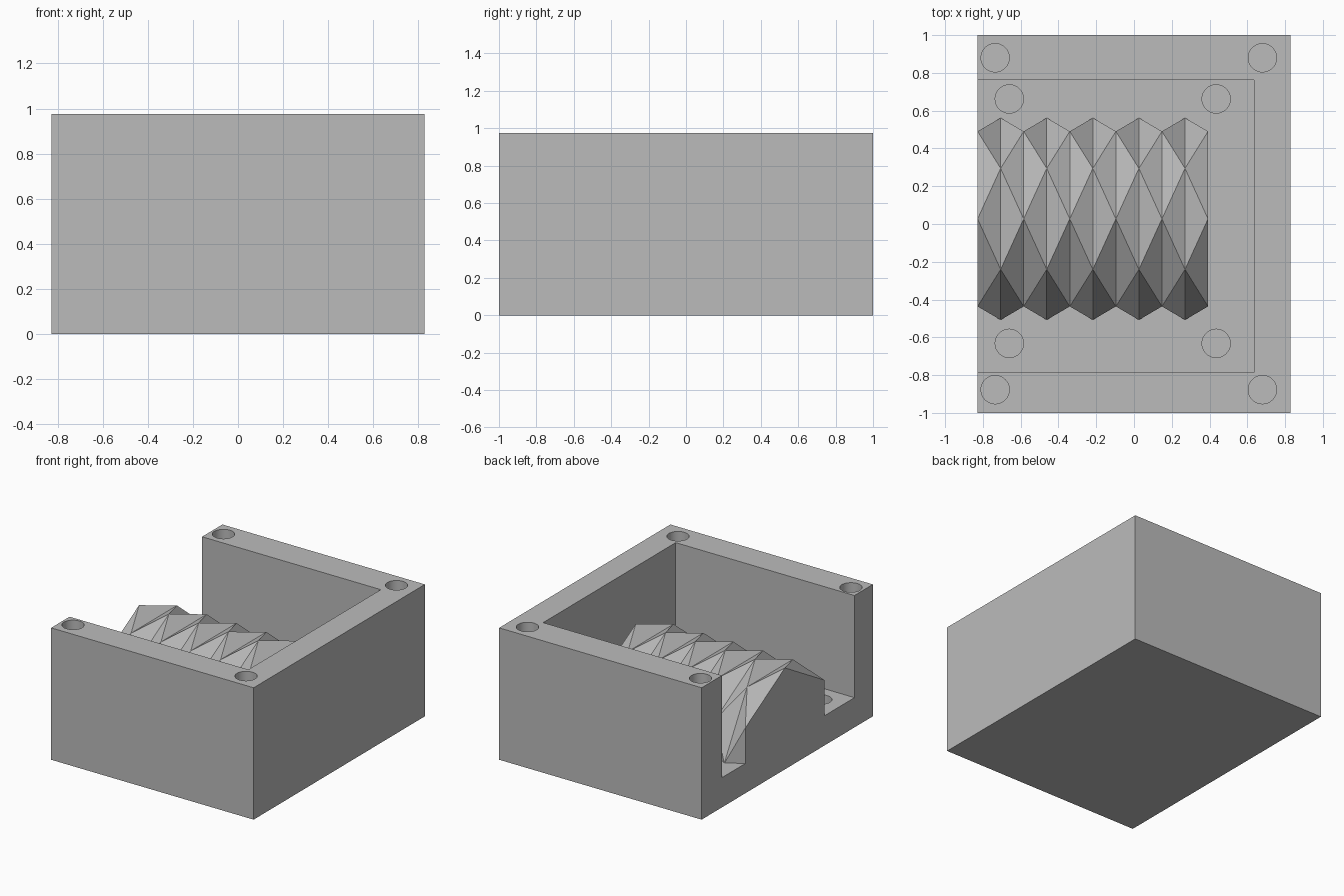
import bpy, bmesh, math
from mathutils import Vector

cube = bpy.data.objects.get("Cube")
if cube:
    bpy.data.objects.remove(cube, do_unlink=True)

X0, X1, TOP, FLOOR = -0.828, 0.828, 0.975, 0.22
HOLE_R, HOLE_DEPTH = 0.075, 0.12
CORE_Y, CORE_R, STEP = 0.027, 0.535, 0.122

grey = bpy.data.materials.new("plain_grey")
grey.use_nodes = True
grey.diffuse_color = (0.5, 0.5, 0.5, 1)
grey.node_tree.nodes["Principled BSDF"].inputs["Base Color"].default_value = (0.5, 0.5, 0.5, 1)


def finish(name, bm, helper=False):
    bmesh.ops.recalc_face_normals(bm, faces=bm.faces)
    mesh = bpy.data.meshes.new(name)
    bm.to_mesh(mesh)
    bm.free()
    mesh.materials.append(grey)
    ob = bpy.data.objects.new(name, mesh)
    bpy.context.collection.objects.link(ob)
    ob.hide_render = helper
    return ob


def box(name, lo, hi, helper=False):
    bm = bmesh.new()
    bmesh.ops.create_cube(bm, size=1)
    lo, hi = Vector(lo), Vector(hi)
    for v in bm.verts:
        v.co = (lo + hi) / 2 + v.co * (hi - lo)
    return finish(name, bm, helper)


def boolean(target, other, operation):
    mod = target.modifiers.new(operation.title(), 'BOOLEAN')
    mod.operation, mod.object, mod.solver = operation, other, 'EXACT'
    bpy.context.view_layer.objects.active = target
    bpy.ops.object.modifier_apply(modifier=mod.name)
    bpy.data.objects.remove(other, do_unlink=True)


def hole(target, x, y, z):
    bm = bmesh.new()
    bmesh.ops.create_cone(bm, cap_ends=True, segments=48, radius1=HOLE_R,
                          radius2=HOLE_R, depth=2 * HOLE_DEPTH)
    bmesh.ops.translate(bm, verts=bm.verts, vec=(x, y, z))
    boolean(target, finish("hole_cutter", bm, True), 'DIFFERENCE')


# Folded core: hexagon rings, every second one turned by half a side
def folded_core():
    bm = bmesh.new()
    rings = []
    for i in range(11):
        ring = []
        for k in range(6):
            a = math.radians(60 * k + (30 if i % 2 == 0 else 0))
            ring.append(bm.verts.new((X0 + i * STEP, CORE_Y + CORE_R * math.cos(a),
                                      FLOOR - 0.005 + CORE_R * math.sin(a))))
        rings.append(ring)
    for i in range(10):
        even, odd = (rings[i], rings[i + 1]) if i % 2 == 0 else (rings[i + 1], rings[i])
        for k in range(6):
            n = (k + 1) % 6
            bm.faces.new((odd[k], odd[n], even[k]))
            bm.faces.new((even[k], even[n], odd[n]))
    bm.faces.new(rings[0])
    bm.faces.new(rings[-1])
    # Trim the part that would sit deep inside the base
    cut = bmesh.ops.bisect_plane(bm, geom=bm.verts[:] + bm.edges[:] + bm.faces[:],
                                 plane_co=(0, 0, FLOOR - 0.1), plane_no=(0, 0, -1),
                                 clear_outer=True)
    edges = [e for e in cut["geom_cut"] if isinstance(e, bmesh.types.BMEdge)]
    bmesh.ops.holes_fill(bm, edges=edges)
    return finish("folded_core", bm)


# Mould box with a pocket open at one end
mould = box("mould_box", (X0, -1, 0), (X1, 1, TOP))
boolean(mould, box("pocket_cutter", (X0 - 0.2, -0.785, FLOOR), (0.634, 0.763, TOP + 0.2), True),
        'DIFFERENCE')

# Locating holes in the rim and in the pocket floor
for x in (-0.735, 0.68):
    for y in (-0.877, 0.88):
        hole(mould, x, y, TOP)
for x in (-0.66, 0.435):
    for y in (-0.632, 0.662):
        hole(mould, x, y, FLOOR)

boolean(mould, folded_core(), 'UNION')
bpy.ops.object.select_all(action='DESELECT')
mould.select_set(True)
bpy.context.view_layer.objects.active = mould
bpy.ops.object.shade_smooth_by_angle(angle=math.radians(15))
